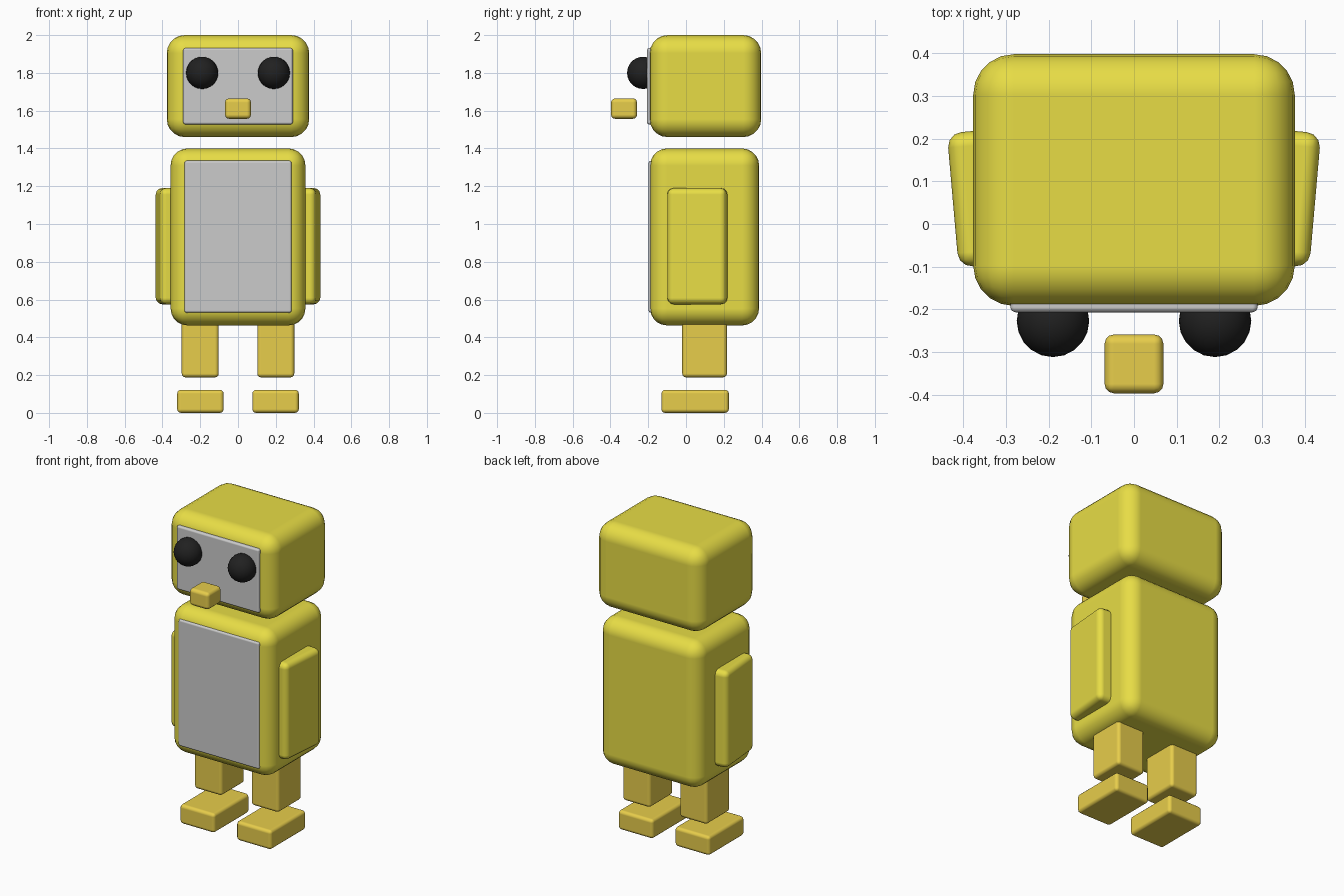
import bpy
import bmesh
from math import radians
from mathutils import Matrix, Vector

if "Cube" in bpy.data.objects:
    bpy.data.objects.remove(bpy.data.objects["Cube"])


def material(name, rgb):
    m = bpy.data.materials.new(name)
    m.diffuse_color = (*rgb, 1)
    m.use_nodes = True
    m.node_tree.nodes["Principled BSDF"].inputs["Base Color"].default_value = m.diffuse_color
    return m


YELLOW = material("yellow", (0.80, 0.72, 0.06))
GOLD = material("gold", (0.80, 0.61, 0.07))
BLACK = material("black", (0.015, 0.015, 0.015))


def add_object(name, bm, mat):
    for f in bm.faces:
        f.smooth = True
    mesh = bpy.data.meshes.new(name)
    bm.to_mesh(mesh)
    bm.free()
    if mat:
        mesh.materials.append(mat)
    ob = bpy.data.objects.new(name, mesh)
    bpy.context.collection.objects.link(ob)
    return ob


def rounded_box(name, x, y, z, bevel, segments, mat=None, turn=0):
    """Bevelled box from (min, max) ranges, optionally turned about z."""
    centre = Vector((sum(x) / 2, sum(y) / 2, sum(z) / 2))
    size = (x[1] - x[0], y[1] - y[0], z[1] - z[0])
    bm = bmesh.new()
    bmesh.ops.create_cube(bm, size=1, matrix=Matrix.Diagonal((*size, 1)))
    ob = add_object(name, bm, mat)
    ob.location = centre
    ob.rotation_euler.z = radians(turn)
    mod = ob.modifiers.new("Bevel", 'BEVEL')
    mod.width = bevel
    mod.segments = segments
    mod.harden_normals = True
    return ob


def mirrored_range(lo, hi, side):
    return tuple(sorted((lo * side, hi * side)))


# Head and body blocks
rounded_box("head", (-0.377, 0.377), (-0.192, 0.398), (1.46, 2.0), 0.095, 5, YELLOW)
rounded_box("body", (-0.357, 0.357), (-0.19, 0.387), (0.463, 1.40), 0.09, 5, YELLOW)

# Grey front panels
rounded_box("face_panel", (-0.29, 0.29), (-0.207, -0.10), (1.527, 1.932), 0.012, 2)
rounded_box("chest_panel", (-0.284, 0.284), (-0.198, -0.09), (0.53, 1.335), 0.012, 2)

# Beak floating in front of the face
rounded_box("beak", (-0.069, 0.069), (-0.397, -0.259), (1.557, 1.665), 0.022, 3, GOLD)

for side, label in ((-1, "left"), (1, "right")):
    # Ball eyes
    bm = bmesh.new()
    bmesh.ops.create_uvsphere(bm, u_segments=20, v_segments=14, radius=0.085)
    eye = add_object(label + "_eye", bm, BLACK)
    eye.location = (0.19 * side, -0.227, 1.80)

    # Flat arms, flaring outwards to the rear
    rounded_box(label + "_arm", mirrored_range(0.315, 0.425, side), (-0.098, 0.218),
                (0.575, 1.19), 0.034, 3, YELLOW, turn=-5 * side)

    # Legs and separate feet
    rounded_box(label + "_leg", mirrored_range(0.102, 0.298, side), (-0.02, 0.217),
                (0.188, 0.50), 0.02, 3, GOLD)
    rounded_box(label + "_foot", mirrored_range(0.076, 0.322, side), (-0.13, 0.227),
                (0.0, 0.122), 0.02, 3, GOLD)
